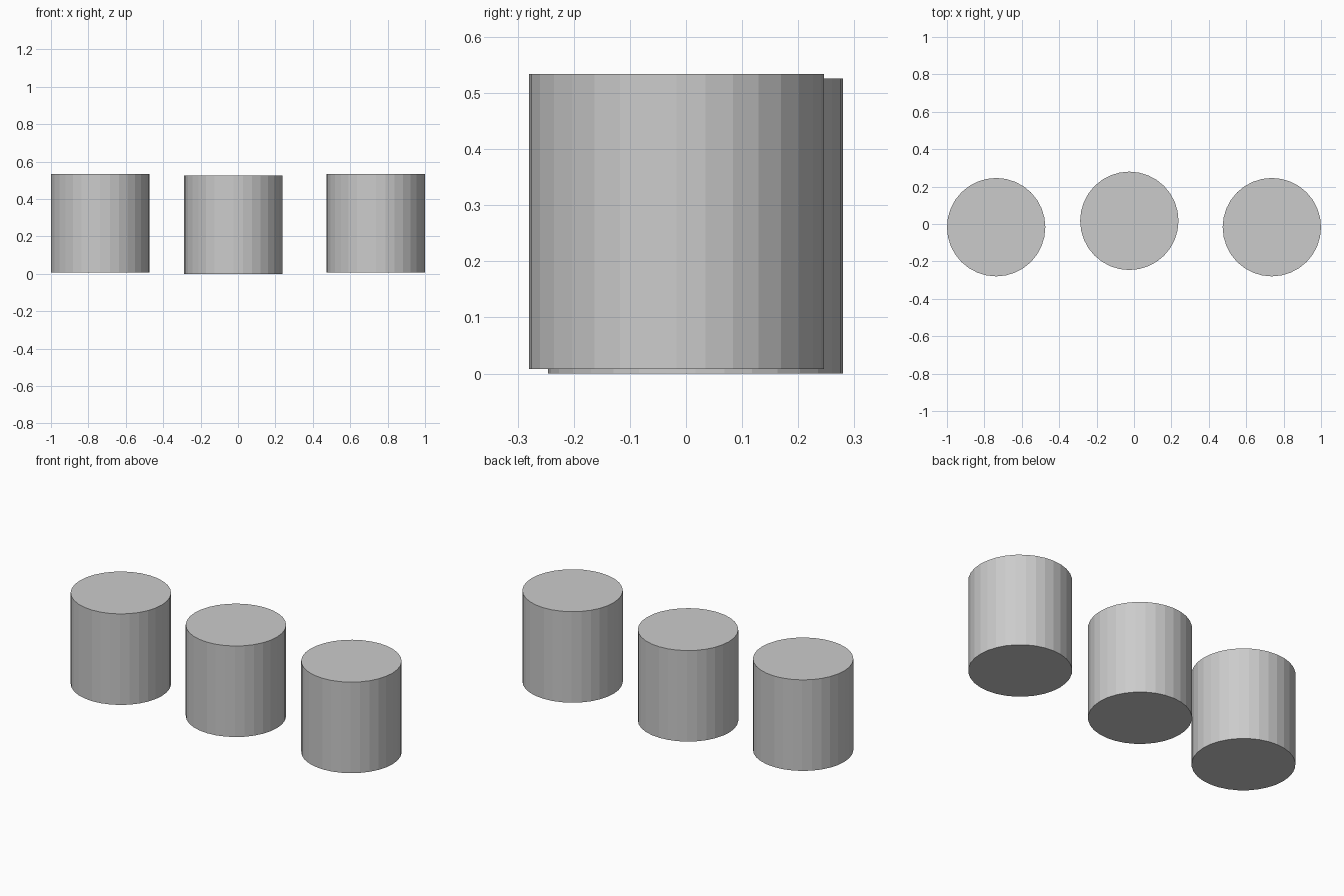
import bpy

if "Cube" in bpy.data.objects:
    bpy.data.objects.remove(bpy.data.objects["Cube"])

RADIUS, HEIGHT = 0.263, 0.526

# Three identical flat-shaded 32-sided cylinders; the middle one sits slightly lower and further back
placements = {
    "left_cylinder": (-0.737, -0.017, 0.008),
    "middle_cylinder": (-0.025, 0.017, 0.0),
    "right_cylinder": (0.737, -0.017, 0.008),
}
for name, (x, y, base) in placements.items():
    bpy.ops.mesh.primitive_cylinder_add(
        vertices=32, radius=RADIUS, depth=HEIGHT,
        location=(x, y, base + HEIGHT / 2))
    bpy.context.object.name = name
